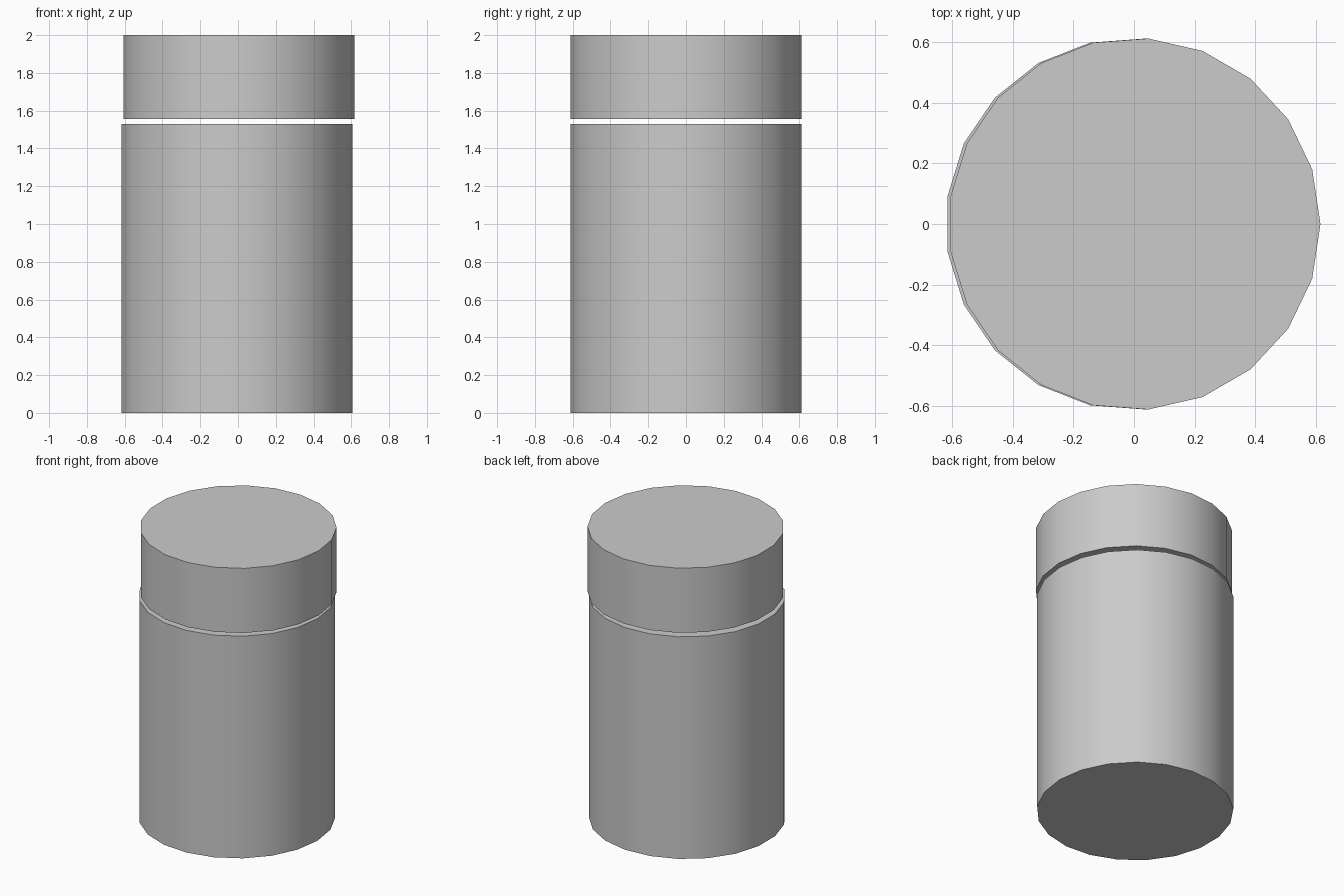
import bpy, bmesh, math

if "Cube" in bpy.data.objects:
    bpy.data.objects.remove(bpy.data.objects["Cube"])

SIDES = 21
RADIUS = 0.614


def cylinder(name, x, z0, z1):
    """Capped prism with one corner pointing to +x, smooth sides and sharp rims."""
    bm = bmesh.new()
    ring = []
    for i in range(SIDES):
        a = 2 * math.pi * i / SIDES
        ring.append(bm.verts.new((RADIUS * math.cos(a), RADIUS * math.sin(a), 0)))
    base = bm.faces.new(ring)
    top = bmesh.ops.extrude_face_region(bm, geom=[base], use_keep_orig=True)
    verts = [g for g in top["geom"] if isinstance(g, bmesh.types.BMVert)]
    bmesh.ops.translate(bm, verts=verts, vec=(0, 0, z1 - z0))
    bmesh.ops.recalc_face_normals(bm, faces=bm.faces[:])
    mesh = bpy.data.meshes.new(name)
    bm.to_mesh(mesh)
    bm.free()
    obj = bpy.data.objects.new(name, mesh)
    obj.location = (x, 0, z0)
    bpy.context.collection.objects.link(obj)
    bpy.ops.object.select_all(action='DESELECT')
    obj.select_set(True)
    bpy.context.view_layer.objects.active = obj
    bpy.ops.object.shade_smooth_by_angle(angle=math.radians(30))
    return obj


# Main body of the canister
cylinder("canister_body", -0.0085, 0.0, 1.53)

# Lid floating just above the body, shifted slightly to the right
cylinder("canister_lid", 0.0015, 1.555, 2.0)
